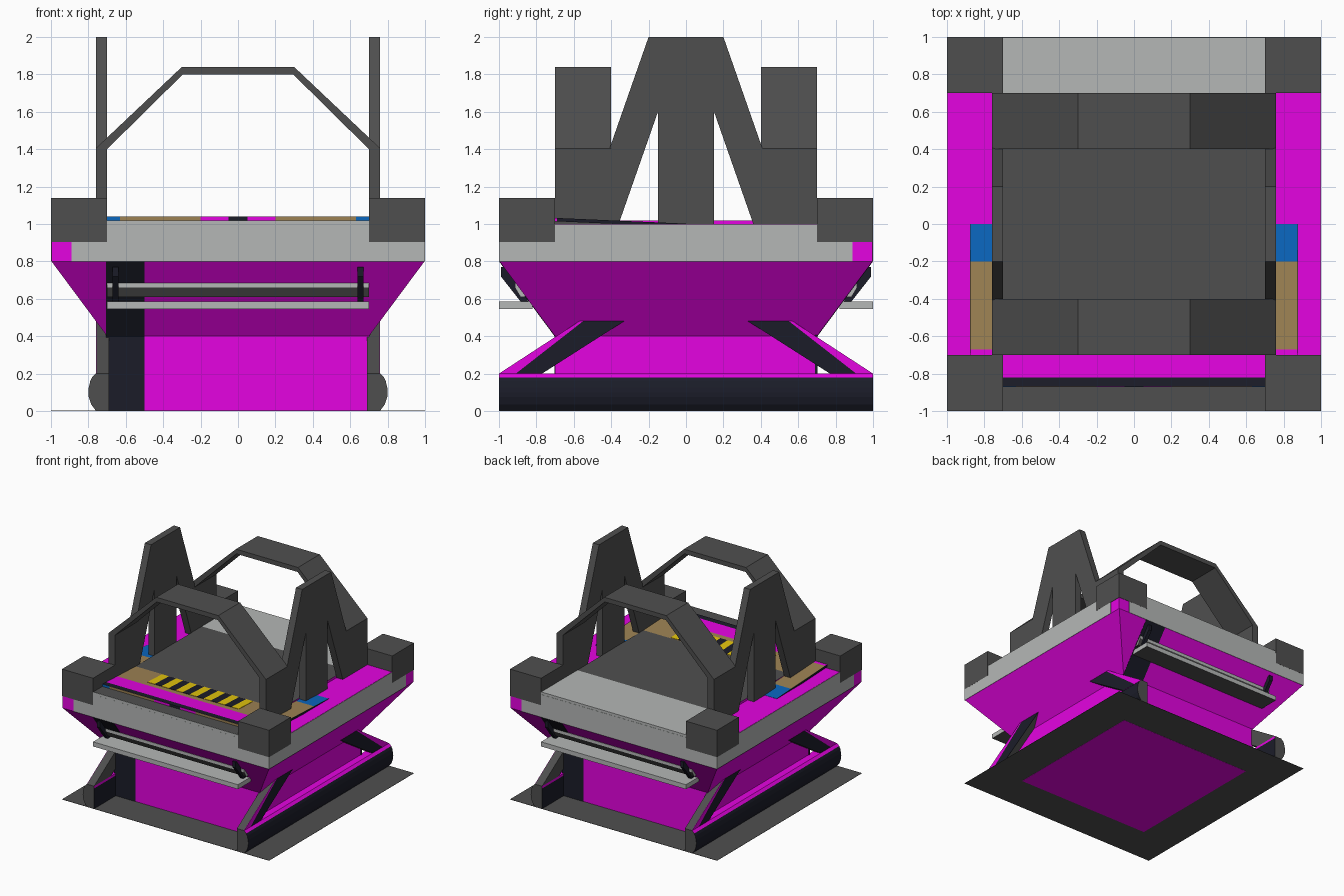
import bpy, bmesh

if "Cube" in bpy.data.objects:
    bpy.data.objects.remove(bpy.data.objects["Cube"])

def material(name, rgb):
    m = bpy.data.materials.new(name)
    m.diffuse_color = (*rgb, 1)
    m.use_nodes = True
    m.node_tree.nodes["Principled BSDF"].inputs["Base Color"].default_value = m.diffuse_color
    return m

MAGENTA = material("magenta", (0.78, 0.001, 0.75))
DARK = material("dark grey", (0.078, 0.078, 0.078))
LIGHT = material("light grey", (0.46, 0.475, 0.468))
NAVY = material("navy black", (0.011, 0.012, 0.022))
BLUE = material("blue", (0.003, 0.135, 0.52))
BROWN = material("brown", (0.34, 0.225, 0.088))
YELLOW = material("yellow", (0.78, 0.56, 0.004))

def prism(name, axis, pts, a, b, mat, other=None, rule=None):
    """Extrude a 2D profile from a to b along an axis (profile is in the other two axes)."""
    place = {"x": lambda p, t: (t, p[0], p[1]),
             "y": lambda p, t: (p[0], t, p[1]),
             "z": lambda p, t: (p[0], p[1], t)}[axis]
    bm = bmesh.new()
    lo = [bm.verts.new(place(p, a)) for p in pts]
    hi = [bm.verts.new(place(p, b)) for p in pts]
    bm.faces.new(lo)
    bm.faces.new(hi)
    n = len(pts)
    for i in range(n):
        j = (i + 1) % n
        bm.faces.new((lo[i], lo[j], hi[j], hi[i]))
    bmesh.ops.recalc_face_normals(bm, faces=bm.faces)
    if rule:
        for f in bm.faces:
            f.material_index = 1 if rule(f) else 0
    me = bpy.data.meshes.new(name)
    bm.to_mesh(me)
    bm.free()
    me.materials.append(mat)
    if other:
        me.materials.append(other)
    ob = bpy.data.objects.new(name, me)
    bpy.context.collection.objects.link(ob)
    return ob

def box(name, x0, x1, y0, y1, z0, z1, mat, **kw):
    return prism(name, "z", [(x0, y0), (x1, y0), (x1, y1), (x0, y1)], z0, z1, mat, **kw)

def flip(pts, s):
    return [(s * p, q) for p, q in pts]

# Ground plate, with the underside of the body showing in the middle
box("base_plate", -1, 1, -1, 1, 0.001, 0.003, DARK)
box("body_underside", -0.66, 0.66, -0.66, 0.66, 0, 0.002, MAGENTA)

# Body: lower box, flared hopper, upper rim
bm = bmesh.new()
rings = []
for r, z in ((0.7, 0.002), (0.7, 0.4), (0.997, 0.8), (0.997, 1.0)):
    rings.append([bm.verts.new((r * sx, r * sy, z)) for sx, sy in ((-1, -1), (1, -1), (1, 1), (-1, 1))])
for lo, hi in zip(rings, rings[1:]):
    for i in range(4):
        j = (i + 1) % 4
        bm.faces.new((lo[i], lo[j], hi[j], hi[i]))
bm.faces.new(rings[0])
bm.faces.new(rings[-1])
bmesh.ops.recalc_face_normals(bm, faces=bm.faces)
me = bpy.data.meshes.new("body")
bm.to_mesh(me)
bm.free()
me.materials.append(MAGENTA)
bpy.context.collection.objects.link(bpy.data.objects.new("body", me))

for s in (-1, 1):
    # Light rim bands, stopping short of one corner so the body shows
    a, b = sorted((s * 0.89, -s * 0.999))
    ya, yb = sorted((s * 0.994, s * 0.9995))
    box("rim_band_front_back", a, b, ya, yb, 0.8, 0.998, LIGHT)
    box("rim_band_side", ya, yb, a, b, 0.8, 0.998, LIGHT)
    # Dark vertical stripe on front and back
    stripe = [(0.69, 0.003), (0.702, 0.003), (0.702, 0.399), (0.999, 0.799), (0.98, 0.8), (0.69, 0.41)]
    prism("vertical_stripe", "x", flip(stripe, s), s * 0.5, s * 0.705, NAVY)
    # Front and back step, flush rail and brackets
    ya, yb = sorted((s * 0.82, s * 1.0))
    box("step", -0.7, 0.7, ya, yb, 0.545, 0.585, LIGHT,
        other=DARK, rule=lambda f: f.normal.z < -0.5)
    rail = [(0.86, 0.61), (0.885, 0.61), (0.915, 0.66), (0.915, 0.685), (0.88, 0.685)]
    prism("flush_rail", "x", flip(rail, s), -0.7, 0.7, LIGHT,
          other=DARK, rule=lambda f: f.normal.z < -0.3)
    for sx in (-1, 1):
        arm = [(0.84, 0.58), (0.88, 0.58), (0.99, 0.72), (0.99, 0.77), (0.95, 0.77)]
        prism("step_bracket", "x", flip(arm, s), sx * 0.64, sx * 0.67, NAVY)

    # Rounded side skids: dark ends, dark flank, magenta top
    skid = [(0.69, 0.002), (0.76, 0.002), (0.785, 0.035), (0.798, 0.075), (0.8, 0.1),
            (0.798, 0.125), (0.79, 0.16), (0.78, 0.18), (0.69, 0.18)]
    cap = [(0.69, 0.18), (0.78, 0.18), (0.76, 0.2), (0.69, 0.2)]
    for nm, prof, col in (("side_skid", skid, NAVY), ("skid_top", cap, MAGENTA)):
        prism(nm, "y", flip(prof, s), -1, 1, col, other=DARK,
              rule=lambda f: abs(f.normal.y) > 0.9)

    # Slanted braces with painted outer faces
    for sy in (-1, 1):
        brace = [(1, 0.2), (0.77, 0.2), (0.3, 0.5), (0.54, 0.5)]
        paint = [(0.91, 0.2), (0.77, 0.2), (0.3, 0.5), (0.525, 0.5)]
        edge = [(1, 0.2), (0.91, 0.2), (0.525, 0.5), (0.54, 0.5)]
        prism("brace", "x", flip(brace, sy), s * 0.69, s * 0.757, DARK)
        prism("brace_panel", "x", flip(paint, sy), s * 0.757, s * 0.76, NAVY)
        prism("brace_edge", "x", flip(edge, sy), s * 0.757, s * 0.76, MAGENTA)

        # Corner blocks
        xa, xb = sorted((s * 0.7, s * 1.0))
        ya, yb = sorted((sy * 0.7, sy * 1.0))
        box("corner_block", xa, xb, ya, yb, 0.905, 1.14, DARK)

    # A-shaped side frames
    frame = [(-0.55, 1), (-0.2, 2), (0.2, 2), (0.55, 1), (0.36, 1),
             (0.15, 1.6), (0.15, 1), (-0.15, 1), (-0.15, 1.6), (-0.36, 1)]
    prism("side_frame", "x", frame, s * 0.7, s * 0.76, DARK)

    # Roll hoops
    hoop = [(-0.76, 0.99), (-0.76, 1.405), (-0.3, 1.84), (0.3, 1.84), (0.76, 1.405), (0.76, 0.99),
            (0.7, 0.99), (0.7, 1.4), (0.295, 1.8), (-0.295, 1.8), (-0.7, 1.4), (-0.7, 0.99)]
    prism("roll_hoop", "y", hoop, s * 0.4, s * 0.7, DARK)

# Deck: dark front part, light back part, magenta flanks and a light front lip
def flank(f):
    return abs(f.normal.x) > 0.5

box("deck_front", -0.7, 0.7, -0.997, 0.5, 0.99, 1.02, DARK, other=MAGENTA, rule=flank)
box("deck_back", -0.7, 0.7, 0.5, 0.998, 0.99, 1.02, LIGHT, other=MAGENTA, rule=flank)
box("deck_front_lip", -0.7, 0.7, -0.999, -0.997, 0.99, 1.02, LIGHT)

# Sloping marked panel, painted in bands from front to middle
def slope(y):
    return 1.002 - 0.038 * y / 0.87

def band(name, x0, x1, y0, y1, mat, lift=0.0):
    prism(name, "x", [(y0, slope(y0) - 0.018), (y1, slope(y1) - 0.018),
                      (y1, slope(y1) + lift), (y0, slope(y0) + lift)], x0, x1, mat)

for y0, y1, mat in ((-0.87, -0.82, NAVY), (-0.82, -0.67, MAGENTA), (-0.67, -0.2, BROWN), (-0.2, 0, BLUE)):
    band("sloped_panel", -0.875, 0.875, y0, y1, mat)
for s in (-1, 1):
    xa, xb = sorted((s * 0.875, s * 0.877))
    band("panel_side_edge", xa, xb, -0.69, 0, NAVY)

# Hazard stripes
N = 13
w = 0.88 / N
for i in range(N):
    band("hazard_stripe", -0.44 + i * w, -0.44 + (i + 1) * w, -0.62, -0.42,
         NAVY if i % 2 else YELLOW, 0.003)

# Coloured front edge of the sloped panel
for x0, x1, mat in ((-0.7, -0.63, BLUE), (-0.63, -0.2, BROWN), (-0.2, -0.05, MAGENTA), (-0.05, 0.05, NAVY),
                    (0.05, 0.2, MAGENTA), (0.2, 0.63, BROWN), (0.63, 0.7, BLUE)):
    box("panel_front_edge", x0, x1, -0.872, -0.87, 1.018, 1.039, mat)
